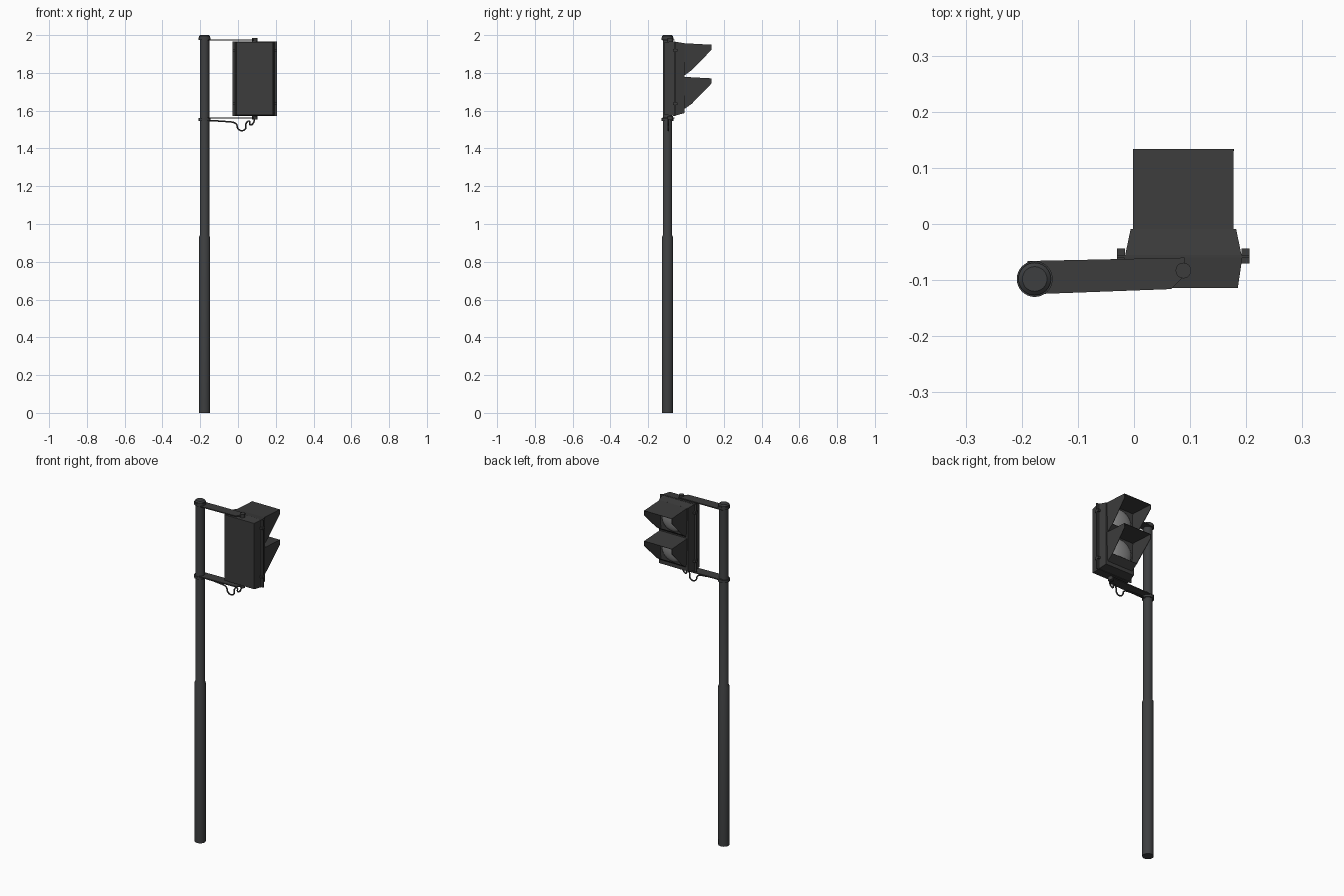
import bpy, bmesh, math
from mathutils import Vector

cube = bpy.data.objects.get("Cube")
if cube:
    bpy.data.objects.remove(cube)


def material(name, color):
    m = bpy.data.materials.new(name)
    m.use_nodes = True
    m.diffuse_color = (*color, 1)
    m.node_tree.nodes["Principled BSDF"].inputs["Base Color"].default_value = (*color, 1)
    return m


POLE = material("dark pole grey", (0.047, 0.049, 0.051))
BODY = material("charcoal housing", (0.045, 0.045, 0.045))
LENS = material("lens grey", (0.25, 0.25, 0.25))

POLE_X, POLE_Y = -0.177, -0.098
HEAD_X = 0.088


def finish(name, bm, mat, smooth=False):
    bmesh.ops.recalc_face_normals(bm, faces=bm.faces)
    mesh = bpy.data.meshes.new(name)
    bm.to_mesh(mesh)
    bm.free()
    mesh.materials.append(mat)
    ob = bpy.data.objects.new(name, mesh)
    bpy.context.collection.objects.link(ob)
    if smooth:
        bpy.ops.object.select_all(action="DESELECT")
        ob.select_set(True)
        bpy.context.view_layer.objects.active = ob
        bpy.ops.object.shade_smooth_by_angle(angle=math.radians(35))
    return ob


def lathe(name, profile, x, y, mat, sides=32):
    """Stack rings of (radius, height) into a closed turned solid."""
    bm = bmesh.new()
    rings = [[bm.verts.new((x + r * math.cos(2 * math.pi * i / sides),
                            y + r * math.sin(2 * math.pi * i / sides), z))
              for i in range(sides)] for r, z in profile]
    for a, b in zip(rings, rings[1:]):
        for i in range(sides):
            j = (i + 1) % sides
            bm.faces.new((a[i], a[j], b[j], b[i]))
    bm.faces.new(rings[0])
    bm.faces.new(rings[-1])
    return finish(name, bm, mat, True)


def loft_y(name, sections, mat, cap=True):
    """Join rectangles (y, half width, bottom, top) along y."""
    bm = bmesh.new()
    loops = [[bm.verts.new((HEAD_X + sx * w, y, z))
              for sx, z in ((-1, lo), (1, lo), (1, hi), (-1, hi))]
             for y, w, lo, hi in sections]
    for a, b in zip(loops, loops[1:]):
        for i in range(4):
            j = (i + 1) % 4
            bm.faces.new((a[i], a[j], b[j], b[i]))
    if cap:
        bm.faces.new(loops[0])
        bm.faces.new(loops[-1])
    return finish(name, bm, mat)


def plate(name, outline, z, thick, mat):
    bm = bmesh.new()
    face = bm.faces.new([bm.verts.new((x, y, z)) for x, y in outline])
    ext = bmesh.ops.extrude_face_region(bm, geom=[face])
    bmesh.ops.translate(bm, vec=(0, 0, thick),
                        verts=[v for v in ext["geom"] if isinstance(v, bmesh.types.BMVert)])
    return finish(name, bm, mat)


def box(name, center, size, mat):
    bm = bmesh.new()
    bmesh.ops.create_cube(bm, size=1)
    for v in bm.verts:
        v.co = Vector(center) + Vector([a * b for a, b in zip(v.co, size)])
    return finish(name, bm, mat)


# Two-stage pole with a domed cap and clamp collars
lathe("pole", [(0.030, 0), (0.030, 0.93), (0.025, 0.94), (0.025, 1.985)], POLE_X, POLE_Y, POLE)
lathe("pole_cap", [(0.029, 1.978), (0.029, 1.994), (0.022, 2.0)], POLE_X, POLE_Y, POLE)
for label, z in (("upper", 1.974), ("lower", 1.546)):
    lathe(label + "_collar", [(0.032, z), (0.032, z + 0.014)], POLE_X, POLE_Y, POLE)

# Flat bracket arms and their pivot bolts
arm = [(-0.19, -0.066), (0.09, -0.060), (0.09, -0.092), (0.066, -0.116), (-0.175, -0.125)]
for label, z, bolt in (("upper", 1.971, 1.964), ("lower", 1.558, 1.552)):
    plate(label + "_arm", arm, z, 0.006, BODY)
    lathe(label + "_bolt", [(0.014, bolt), (0.014, bolt + 0.021)], HEAD_X, -0.083, BODY, 16)

# Signal housing: rear shell, parting flange and front door
loft_y("rear_housing", [(-0.114, 0.097, 1.578, 1.963), (-0.060, 0.105, 1.572, 1.967)], BODY)
box("housing_flange", (HEAD_X, -0.058, 1.769), (0.236, 0.006, 0.394), BODY)
loft_y("front_door", [(-0.057, 0.104, 1.574, 1.965), (-0.009, 0.094, 1.587, 1.957)], BODY)
for side in (-1, 1):
    for label, z in (("lower", 1.636), ("upper", 1.920)):
        box(f"{label}_latch_{'left' if side > 0 else 'right'}",
            (HEAD_X + side * 0.111, -0.057, z), (0.014, 0.026, 0.012), BODY)

# Open hoods with slanted mouths, and domed lenses inside
for label, base in (("lower", 1.607), ("upper", 1.785)):
    profile = [(-0.012, base + 0.001), (0.03, base + 0.03), (0.134, base + 0.136),
               (0.134, base + 0.163), (-0.012, base + 0.171)]
    bm = bmesh.new()
    cols = []
    for s in (-1, 1):
        cols.append([bm.verts.new((HEAD_X + s * (0.0885 if i > 1 else 0.082), y, z))
                     for i, (y, z) in enumerate(profile)])
    for col in cols:
        bm.faces.new(col)
    for i, j in ((0, 1), (3, 4)):
        bm.faces.new((cols[0][i], cols[0][j], cols[1][j], cols[1][i]))
    hood = finish(label + "_hood", bm, BODY)
    wall = hood.modifiers.new("wall", "SOLIDIFY")
    wall.thickness = 0.003
    wall.offset = 0

    bm = bmesh.new()
    bmesh.ops.create_uvsphere(bm, u_segments=32, v_segments=16, radius=0.074)
    bmesh.ops.bisect_plane(bm, geom=bm.verts[:] + bm.edges[:] + bm.faces[:], plane_co=(0, 0, 0),
                           plane_no=(0, 1, 0), clear_inner=True)
    for v in bm.verts:
        v.co = Vector((HEAD_X, -0.010, base + 0.086)) + Vector((v.co.x, v.co.y * 0.35, v.co.z))
    finish(label + "_lens", bm, LENS, True)

# Sagging cable from the pole to the underside of the housing
curve = bpy.data.curves.new("cable", "CURVE")
curve.dimensions = "3D"
curve.bevel_depth = 0.004
curve.bevel_resolution = 2
curve.resolution_u = 6
path = [(-0.16, 1.546), (-0.06, 1.542), (-0.01, 1.53), (0.0, 1.505), (0.02, 1.494), (0.04, 1.505),
        (0.042, 1.53), (0.06, 1.545), (0.065, 1.525), (0.08, 1.533), (HEAD_X, 1.56)]
spline = curve.splines.new("BEZIER")
spline.bezier_points.add(len(path) - 1)
for point, (x, z) in zip(spline.bezier_points, path):
    point.co = (x, -0.094, z)
    point.handle_left_type = point.handle_right_type = "AUTO"
cable = bpy.data.objects.new("cable", curve)
cable.data.materials.append(BODY)
bpy.context.collection.objects.link(cable)
